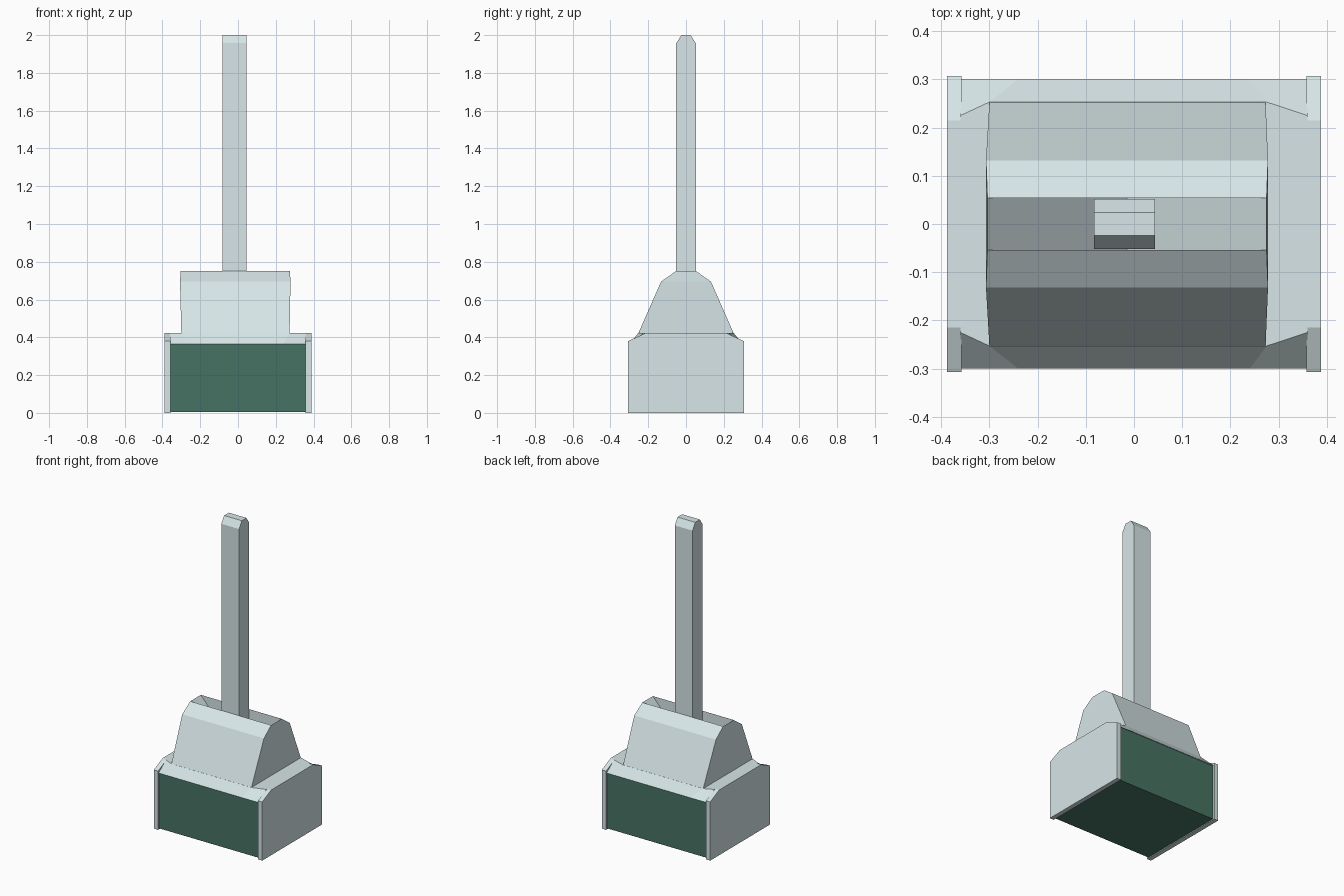
import bpy, bmesh

if "Cube" in bpy.data.objects:
    bpy.data.objects.remove(bpy.data.objects["Cube"])

def material(name, rgb):
    m = bpy.data.materials.new(name)
    m.diffuse_color = (*rgb, 1)
    m.use_nodes = True
    m.node_tree.nodes["Principled BSDF"].inputs["Base Color"].default_value = m.diffuse_color
    return m

PALE = material("pale_grey", (0.68, 0.79, 0.80))
GREEN = material("dark_green", (0.064, 0.17, 0.125))

def make(name, verts, faces, mat):
    me = bpy.data.meshes.new(name)
    me.from_pydata(verts, [], faces)
    bm = bmesh.new()
    bm.from_mesh(me)
    bmesh.ops.recalc_face_normals(bm, faces=bm.faces)
    bm.to_mesh(me)
    bm.free()
    me.materials.append(mat)
    ob = bpy.data.objects.new(name, me)
    bpy.context.collection.objects.link(ob)
    return ob

def loft(name, ring_a, ring_b, mat):
    """Closed solid between two matching rings of points."""
    n = len(ring_a)
    faces = [(i, (i + 1) % n, n + (i + 1) % n, n + i) for i in range(n)]
    faces += [tuple(range(n)), tuple(range(n, 2 * n))]
    return make(name, ring_a + ring_b, faces, mat)

def prism(name, half, x0, x1, mat):
    """Extrude along x a (y, z) half profile mirrored across y = 0."""
    prof = half + [(-y, z) for y, z in reversed(half)]
    return loft(name, [(x0, y, z) for y, z in prof], [(x1, y, z) for y, z in prof], mat)

# Green box body
prism("body", [(0.295, 0.005), (0.295, 0.365)], -0.36, 0.36, GREEN)

# End plates with clipped upper corners
plate = [(0.307, 0), (0.307, 0.38), (0.215, 0.422)]
prism("end_plate_left", plate, -0.388, -0.358, PALE)
prism("end_plate_right", plate, 0.358, 0.388, PALE)

# Lid with sloped front and back edges
half_top = [(-0.36, 0.225), (-0.30, 0.253), (0.275, 0.253), (0.36, 0.225)]
half_low = [(-0.36, 0.30), (-0.24, 0.30), (0.24, 0.30), (0.36, 0.30)]

def ring(half, z):
    return [(x, y, z) for x, y in half] + [(x, -y, z) for x, y in reversed(half)]

loft("lid", ring(half_low, 0.365), ring(half_top, 0.422), PALE)

# Housing with a V-shaped slot: each end is a stack of three widths
verts = []
for xs in ((-0.30, -0.307, -0.304), (0.273, 0.278, 0.275)):
    for x, (y, z) in zip(xs, ((0.253, 0.42), (0.132, 0.695), (0.054, 0.75))):
        verts += [(x, -y, z), (x, y, z)]
verts += [(-0.015, -0.054, 0.425), (-0.015, 0.054, 0.425)]
faces = [(0, 1, 7, 6)]
for e in (0, 6):
    faces += [(e, e + 1, e + 3, e + 2), (e + 2, e + 3, e + 5, e + 4),
              (e + 4, e + 5, 13, 12)]
for s in (0, 1):
    faces += [(s, s + 6, s + 8, s + 2), (s + 2, s + 8, s + 10, s + 4),
              (s + 4, s + 10, 12 + s)]
make("slotted_housing", verts, faces, PALE)

# Upright handle with bevelled tip
prism("handle", [(0.052, 0.425), (0.052, 1.957), (0.024, 2.0)], -0.083, 0.044, PALE)
